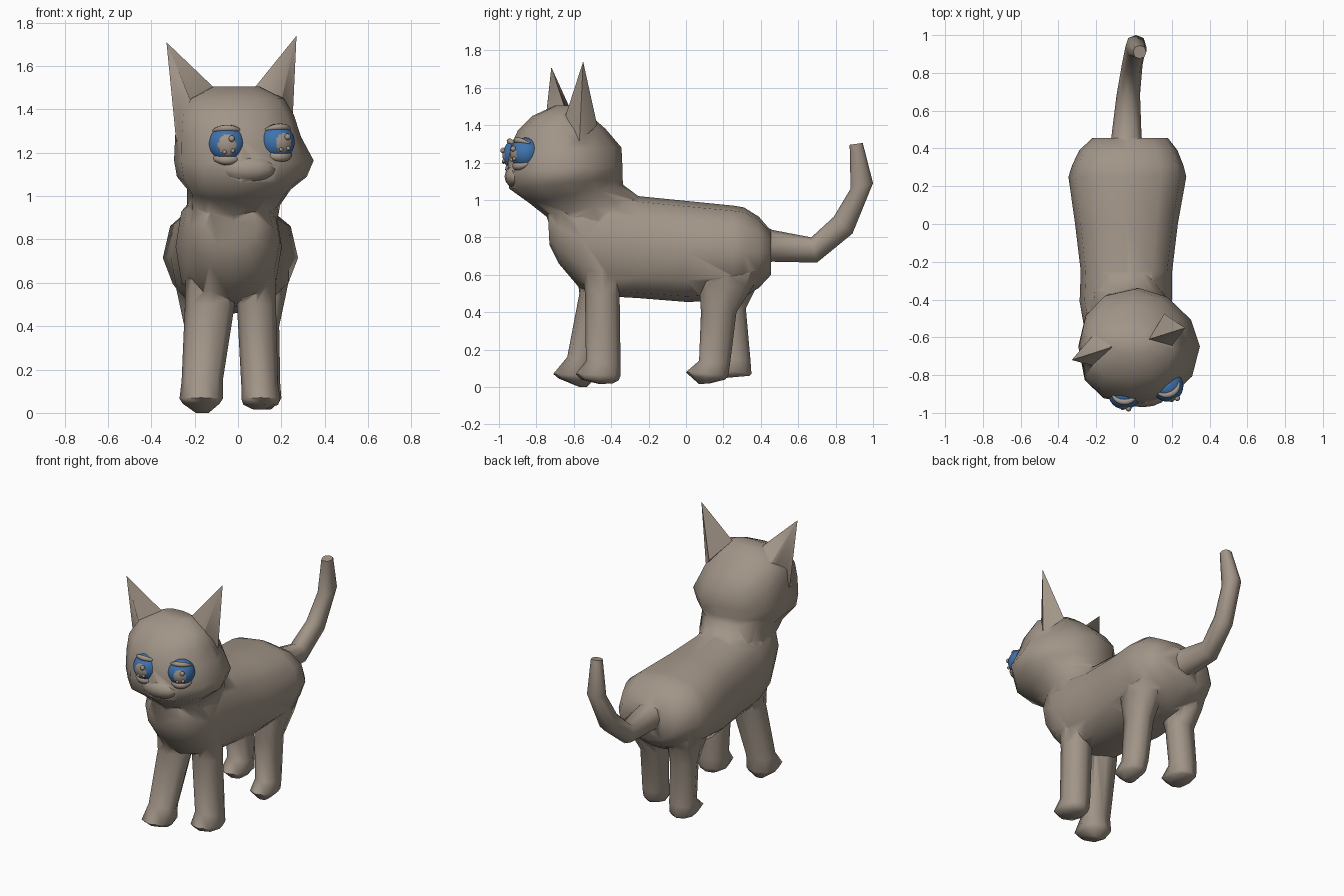
import bpy, bmesh, math
from mathutils import Vector

if "Cube" in bpy.data.objects:
    bpy.data.objects.remove(bpy.data.objects["Cube"])


def material(name, rgb):
    m = bpy.data.materials.new(name)
    m.diffuse_color = (*rgb, 1)
    m.use_nodes = True
    m.node_tree.nodes["Principled BSDF"].inputs["Base Color"].default_value = m.diffuse_color
    return m


FUR = material("fur_taupe", (0.36, 0.30, 0.245))
BLUE = material("eye_blue", (0.05, 0.17, 0.42))


def smooth(ob, angle):
    bpy.ops.object.select_all(action='DESELECT')
    ob.select_set(True)
    bpy.context.view_layer.objects.active = ob
    bpy.ops.object.shade_smooth_by_angle(angle=math.radians(angle))


def finish(name, bm, mats=(FUR,), angle=65):
    bmesh.ops.recalc_face_normals(bm, faces=bm.faces[:])
    me = bpy.data.meshes.new(name)
    bm.to_mesh(me)
    bm.free()
    for m in mats:
        me.materials.append(m)
    ob = bpy.data.objects.new(name, me)
    bpy.context.collection.objects.link(ob)
    smooth(ob, angle)
    return ob


def loft(name, rings, n=8, power=lambda c, s, own: .85):
    """Each ring: y, z of one edge, y, z of the opposite edge, centre x, half width, [squareness]."""
    bm = bmesh.new()
    loops = []
    for y1, z1, y2, z2, cx, rx, *own in rings:
        a, b = Vector((cx, y1, z1)), Vector((cx, y2, z2))
        mid, half = (a + b) / 2, (b - a) / 2
        loop = []
        for i in range(n):
            t = 2 * math.pi * i / n
            c, s = math.cos(t), math.sin(t)
            p = power(c, s, own)
            c = math.copysign(abs(c) ** p, c)
            s = math.copysign(abs(s) ** p, s)
            loop.append(bm.verts.new(mid + half * s + Vector((rx * c, 0, 0))))
        loops.append(loop)
    for p, q in zip(loops, loops[1:]):
        for i in range(n):
            j = (i + 1) % n
            bm.faces.new((p[i], p[j], q[j], q[i]))
    bm.faces.new(loops[0])
    bm.faces.new(loops[-1])
    return finish(name, bm)


# Torso with chest and wide haunches, boxy back
body = loft("body", [
    (-.73, .76, -.74, .96, -.03, .12, .9),
    (-.68, .66, -.67, 1.04, -.03, .19, .9),
    (-.57, .53, -.54, 1.06, -.035, .228, .85),
    (-.42, .485, -.40, 1.05, -.043, .245, .8),
    (-.25, .475, -.25, 1.02, -.04, .242, .75),
    (0, .455, 0, .995, -.04, .272, .8),
    (.25, .46, .25, .97, -.035, .312, 1.1),
    (.31, .48, .31, .96, -.033, .295, 1.1),
    (.39, .53, .39, .91, -.03, .26, 1.0),
    (.455, .60, .455, .835, -.02, .20, .9)],
    n=12, power=lambda c, s, own: .8 if s > 0 else own[0])

# Head with tapering neck, turned slightly to one side
parts = [loft("head", [
    (-.66, .66, -.18, .84, -.035, .19),
    (-.745, .91, -.24, 1.01, -.02, .215),
    (-.84, .985, -.335, 1.08, .005, .24),
    (-.945, 1.06, -.34, 1.12, .018, .300),
    (-.955, 1.15, -.34, 1.18, .027, .322),
    (-.945, 1.27, -.345, 1.28, 0, .29),
    (-.90, 1.37, -.43, 1.38, -.012, .27),
    (-.82, 1.45, -.51, 1.45, -.012, .225),
    (-.70, 1.505, -.58, 1.505, -.01, .11)],
    n=12, power=lambda c, s, own: (1.12 if s > 0 else .95) if c > 0 else (.9 if s > 0 else .78))]

# Soft muzzle
bm = bmesh.new()
bmesh.ops.create_uvsphere(bm, u_segments=14, v_segments=8, radius=1)
bmesh.ops.scale(bm, vec=(.13, .068, .065), verts=bm.verts)
bmesh.ops.translate(bm, vec=(.045, -.902, 1.125), verts=bm.verts)
parts.append(finish("muzzle", bm))


# Pointed ears, rooted inside the head
def ear(name, tip, base):
    bm = bmesh.new()
    t = bm.verts.new(tip)
    vs = [bm.verts.new(p) for p in base]
    for i in range(len(vs)):
        bm.faces.new((vs[i], vs[(i + 1) % len(vs)], t))
    bm.faces.new(vs)
    return finish(name, bm, angle=85)


parts.append(ear("left_ear", (-.33, -.72, 1.71),
    [(-.11, -.65, 1.50), (-.20, -.755, 1.39), (-.285, -.70, 1.25), (-.20, -.57, 1.38)]))
parts.append(ear("right_ear", (.27, -.55, 1.74),
    [(.08, -.61, 1.505), (.19, -.66, 1.40), (.25, -.57, 1.31), (.16, -.475, 1.40)]))

# Legs, each running from hip to paw
parts.append(loft("front_left_leg", [
    (-.60, .74, -.36, .74, -.13, .11),
    (-.57, .50, -.40, .50, -.13, .115),
    (-.635, .16, -.49, .14, -.165, .095),
    (-.71, .07, -.48, .06, -.17, .10),
    (-.68, .045, -.49, .04, -.17, .085),
    (-.57, .0, -.53, .0, -.165, .03)]))
parts.append(loft("front_right_leg", [
    (-.57, .74, -.33, .74, .075, .10),
    (-.54, .50, -.355, .50, .085, .09),
    (-.535, .14, -.35, .12, .10, .085),
    (-.59, .07, -.35, .06, .105, .09),
    (-.56, .04, -.36, .035, .105, .08),
    (-.46, .015, -.39, .02, .10, .035)]))
parts.append(loft("hind_left_leg", [
    (.08, .76, .42, .72, -.20, .12),
    (.10, .56, .38, .54, -.175, .105),
    (.17, .40, .32, .42, -.16, .09),
    (.19, .16, .345, .14, -.165, .085),
    (.11, .10, .35, .07, -.165, .085),
    (.17, .045, .34, .06, -.165, .06)]))
parts.append(loft("hind_right_leg", [
    (.08, .76, .42, .72, .14, .12),
    (.07, .54, .36, .54, .12, .10),
    (.08, .40, .27, .40, .11, .08),
    (.07, .14, .235, .12, .12, .075),
    (0, .08, .225, .06, .125, .075),
    (.02, .06, .21, .04, .125, .065),
    (.07, .015, .13, .02, .12, .035)]))

# Bent, upturned tail
parts.append(loft("tail", [
    (.36, .62, .36, .89, -.035, .12),
    (.46, .67, .46, .84, -.04, .08),
    (.70, .665, .67, .80, -.03, .062),
    (.89, .82, .79, .91, -.01, .055),
    (1.0, 1.09, .88, 1.06, .01, .055),
    (.945, 1.305, .875, 1.295, .03, .035)]))

# Fuse all the fur parts into one skin
for part in parts:
    mod = body.modifiers.new(part.name, 'BOOLEAN')
    mod.operation = 'UNION'
    mod.solver = 'EXACT'
    mod.object = part
bpy.context.view_layer.update()
skin = bpy.data.meshes.new_from_object(body.evaluated_get(bpy.context.evaluated_depsgraph_get()))
body.modifiers.clear()
body.data = skin
for part in parts:
    bpy.data.objects.remove(part)
smooth(body, 75)


# Eyes: blue ball, fur-coloured pupil patch, small glints and two lids
def direction(az, el):
    az, el = math.radians(az), math.radians(el)
    return Vector((math.sin(az) * math.cos(el), -math.cos(az) * math.cos(el), math.sin(el)))


def eye(side, centre, yaw, r, pupil):
    centre = Vector(centre)
    bm = bmesh.new()
    bmesh.ops.create_uvsphere(bm, u_segments=60, v_segments=36, radius=r)
    for f in bm.faces:
        d = f.calc_center_median().normalized()
        az = math.degrees(math.atan2(d.x, -d.y)) - yaw
        el = math.degrees(math.asin(d.z))
        f.material_index = int((az - pupil) ** 2 / 28 ** 2 + (el + 3) ** 2 / 33 ** 2 < 1)
    bmesh.ops.translate(bm, vec=centre, verts=bm.verts)
    finish(side + "_eye", bm, (BLUE, FUR))

    for k, (az, el, s) in enumerate(((14, 16, .015), (-8, -24, .010), (18, -20, .010))):
        bm = bmesh.new()
        bmesh.ops.create_uvsphere(bm, u_segments=10, v_segments=6, radius=s)
        bmesh.ops.translate(bm, vec=centre + direction(yaw + az, el) * (r + .003), verts=bm.verts)
        finish(f"{side}_eye_glint_{k + 1}", bm)

    for lid, el, thick in (("upper", 56, .016), ("lower", -56, .024)):
        cu = bpy.data.curves.new(f"{side}_{lid}_lid", 'CURVE')
        cu.dimensions = '3D'
        cu.bevel_depth = thick
        cu.bevel_resolution = 2
        cu.use_fill_caps = True
        sp = cu.splines.new('POLY')
        sp.points.add(12)
        for i, p in enumerate(sp.points):
            t = i / 6 - 1
            d = direction(yaw + t * 88, el * (1 - .3 * t * t))
            p.co = (*(centre + d * r), 1)
            p.radius = 1.05 - .8 * t * t
        sp.use_smooth = True
        cu.materials.append(FUR)
        bpy.context.collection.objects.link(bpy.data.objects.new(cu.name, cu))


eye("left", (-.05, -.893, 1.24), 0, .088, 0)
eye("right", (.178, -.858, 1.25), 24, .083, 2)
